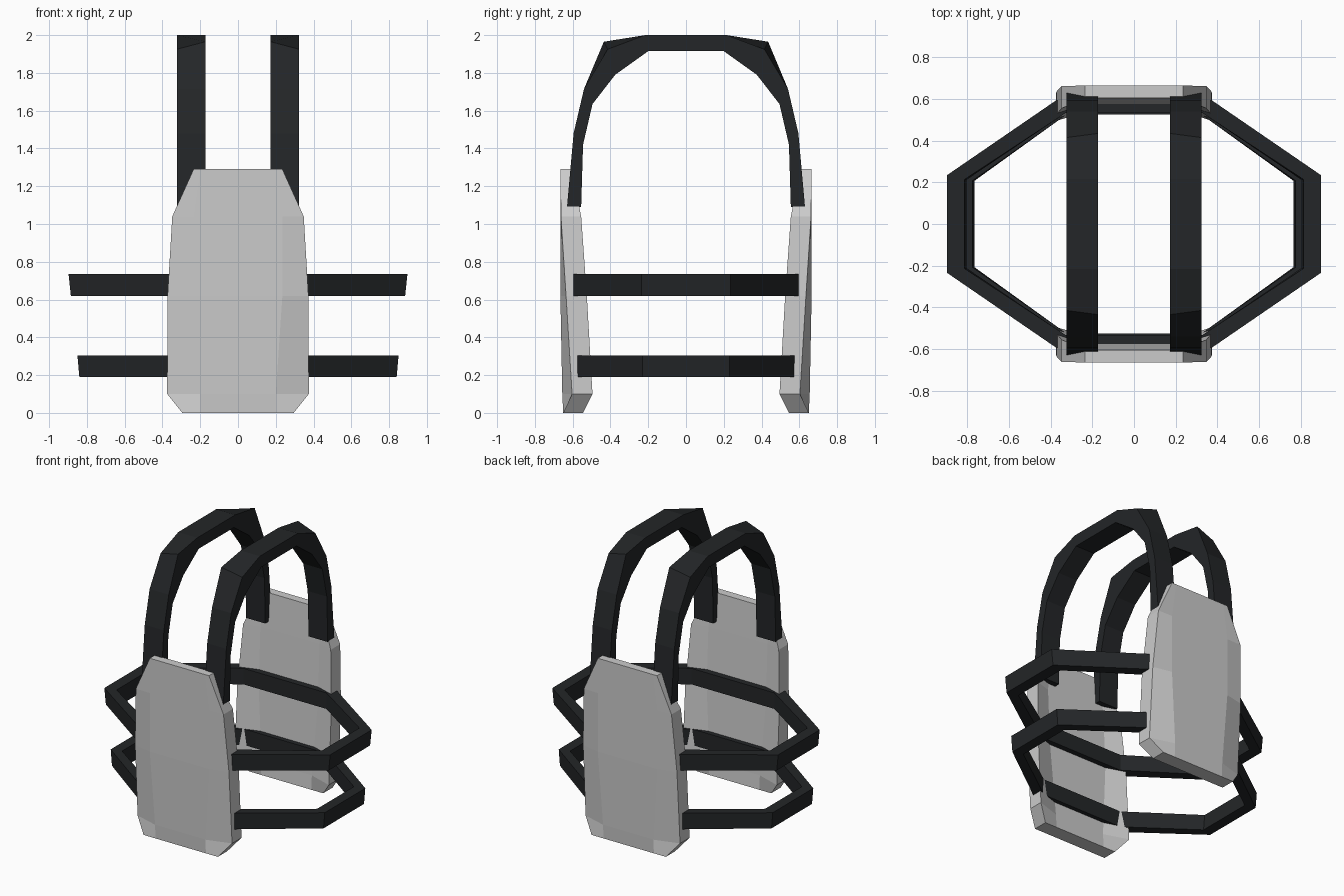
import bpy, bmesh

if "Cube" in bpy.data.objects:
    bpy.data.objects.remove(bpy.data.objects["Cube"])

black = bpy.data.materials.new("black_webbing")
black.diffuse_color = (0.017, 0.019, 0.021, 1)
black.use_nodes = True
black.node_tree.nodes["Principled BSDF"].inputs["Base Color"].default_value = black.diffuse_color


def loft(name, rings, closed=False, mat=None):
    """Skin a row of equal-sized rings; cap the ends unless the row is closed."""
    bm = bmesh.new()
    vs = [[bm.verts.new(p) for p in r] for r in rings]
    n, m = len(vs), len(vs[0])
    for i in range(n if closed else n - 1):
        a, b = vs[i], vs[(i + 1) % n]
        for j in range(m):
            k = (j + 1) % m
            bm.faces.new((a[j], a[k], b[k], b[j]))
    if not closed:
        bm.faces.new(vs[0])
        bm.faces.new(vs[-1])
    bmesh.ops.recalc_face_normals(bm, faces=bm.faces)
    me = bpy.data.meshes.new(name)
    bm.to_mesh(me)
    bm.free()
    ob = bpy.data.objects.new(name, me)
    bpy.context.collection.objects.link(ob)
    if mat:
        me.materials.append(mat)
    return ob


# Armour plates: z, side x, centre x, outer y (side, centre), inner y (side, centre)
plate_rows = [
    (0.00, 0.295, 0.20, 0.650, 0.650, 0.545, 0.545),
    (0.10, 0.375, 0.20, 0.603, 0.655, 0.495, 0.552),
    (0.62, 0.373, 0.235, 0.635, 0.665, 0.525, 0.570),
    (1.04, 0.348, 0.235, 0.662, 0.665, 0.555, 0.590),
    (1.29, 0.235, 0.20, 0.665, 0.665, 0.605, 0.605),
]
for name, s in (("front_plate", -1), ("back_plate", 1)):
    rings = []
    for z, xs, xc, os, oc, ins, inc in plate_rows:
        outer = [(-xs, os), (-xc, oc), (xc, oc), (xs, os)]
        inner = [(xs, ins), (xc, inc), (-xc, inc), (-xs, ins)]
        rings.append([(x, s * y, z) for x, y in outer + inner])
    loft(name, rings)

# Shoulder straps: outer (y, z), inner (y, z), lowered outer corner (y, z)
strap_half = [
    ((0.630, 1.09), (0.555, 1.09), (0.630, 1.09)),
    ((0.595, 1.48), (0.545, 1.42), (0.595, 1.48)),
    ((0.540, 1.715), (0.495, 1.635), (0.540, 1.715)),
    ((0.435, 1.965), (0.375, 1.79), (0.415, 1.925)),
    ((0.215, 2.00), (0.200, 1.915), (0.215, 2.00)),
]
strap_path = [(-1, k) for k in strap_half] + [(1, k) for k in reversed(strap_half)]
for name, s in (("left_shoulder_strap", -1), ("right_shoulder_strap", 1)):
    rings = []
    for d, (o, i, low) in strap_path:
        rings.append([(s * 0.172, d * o[0], o[1]), (s * 0.324, d * low[0], low[1]),
                      (s * 0.324, d * i[0], i[1]), (s * 0.172, d * i[0], i[1])])
    loft(name, rings, mat=black)

# Waist belts: bottom z, top z, then (x, y) of plate and side corners, outer and inner
belts = [
    ("upper_belt", 0.62, 0.735, (0.372, 0.595), (0.330, 0.532), (0.897, 0.235), (0.815, 0.213), 0.012),
    ("lower_belt", 0.19, 0.305, (0.365, 0.580), (0.325, 0.525), (0.850, 0.230), (0.775, 0.208), 0.010),
]
for name, z0, z1, po, pi, so, si, lean in belts:
    rings = []
    for sx, sy, side in ((1, -1, 0), (1, -1, 1), (1, 1, 1), (1, 1, 0),
                         (-1, 1, 0), (-1, 1, 1), (-1, -1, 1), (-1, -1, 0)):
        o, i, t = (so, si, lean) if side else (po, pi, 0)
        rings.append([(sx * (o[0] - t), sy * o[1], z0), (sx * o[0], sy * o[1], z1),
                      (sx * i[0], sy * i[1], z1), (sx * (i[0] - t), sy * i[1], z0)])
    loft(name, rings, closed=True, mat=black)
